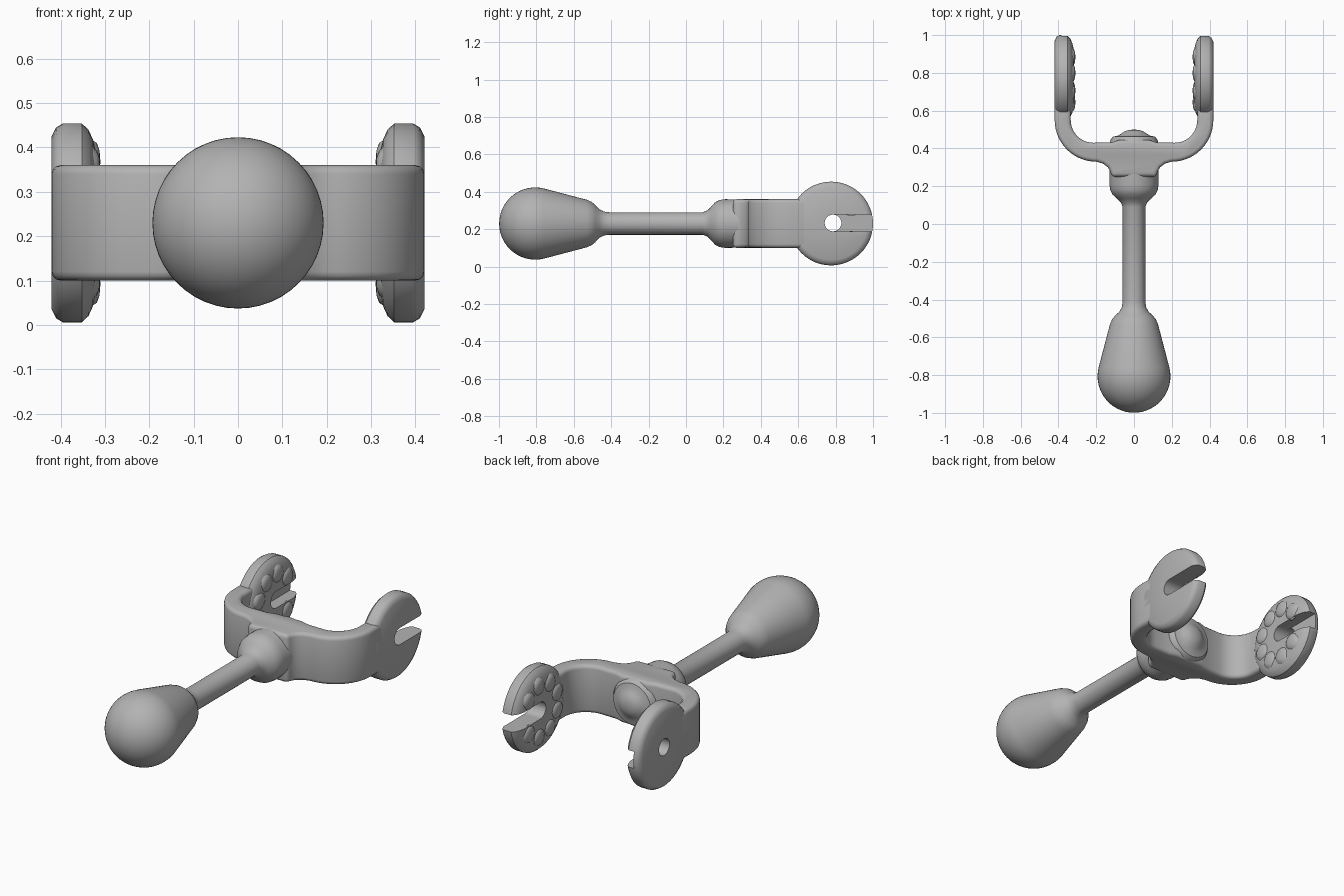
import bpy, bmesh, math
from mathutils import Vector

if "Cube" in bpy.data.objects:
    bpy.data.objects.remove(bpy.data.objects["Cube"], do_unlink=True)

ZC = 0.23          # height of the main axis
YD = 0.776         # centre of the fork discs along y

grey = bpy.data.materials.new("plain grey")
grey.use_nodes = True
grey.diffuse_color = (0.45, 0.45, 0.45, 1)
grey.node_tree.nodes["Principled BSDF"].inputs["Base Color"].default_value = (0.45, 0.45, 0.45, 1)


def finish(name, bm):
    bmesh.ops.remove_doubles(bm, verts=bm.verts, dist=1e-5)
    bmesh.ops.recalc_face_normals(bm, faces=bm.faces)
    me = bpy.data.meshes.new(name)
    bm.to_mesh(me)
    bm.free()
    me.materials.append(grey)
    ob = bpy.data.objects.new(name, me)
    bpy.context.collection.objects.link(ob)
    return ob


def smooth(ob, angle=40):
    bpy.ops.object.select_all(action='DESELECT')
    ob.select_set(True)
    bpy.context.view_layer.objects.active = ob
    bpy.ops.object.shade_smooth_by_angle(angle=math.radians(angle))


def lathe(name, profile, axis, centre, steps=48):
    """Spin (distance along axis, radius) points around an axis."""
    bm = bmesh.new()
    side = Vector((0, 0, 1))
    verts = [bm.verts.new(axis * t + side * r) for t, r in profile]
    edges = [bm.edges.new(p) for p in zip(verts, verts[1:])]
    bmesh.ops.spin(bm, geom=verts + edges, cent=(0, 0, 0), axis=axis,
                   angle=math.tau, steps=steps, use_merge=False)
    bmesh.ops.translate(bm, verts=bm.verts, vec=centre)
    return finish(name, bm)


def prism(name, points, depth):
    """Extrude a closed outline of 3D points along a vector."""
    bm = bmesh.new()
    face = bm.faces.new([bm.verts.new(p) for p in points])
    new = bmesh.ops.extrude_face_region(bm, geom=[face])["geom"]
    bmesh.ops.translate(bm, vec=depth, verts=[v for v in new if isinstance(v, bmesh.types.BMVert)])
    return finish(name, bm)


def arc(cx, cy, r, a0, a1, n):
    angles = [math.radians(a0 + (a1 - a0) * i / n) for i in range(n + 1)]
    return [(cx + r * math.cos(a), cy + r * math.sin(a)) for a in angles]


def apply_modifiers(ob):
    bpy.context.view_layer.objects.active = ob
    for m in list(ob.modifiers):
        bpy.ops.object.modifier_apply(modifier=m.name)


def cut(ob, cutter):
    m = ob.modifiers.new("cut", 'BOOLEAN')
    m.operation, m.solver, m.object = 'DIFFERENCE', 'EXACT', cutter
    apply_modifiers(ob)
    bpy.data.objects.remove(cutter, do_unlink=True)


# Handle: round knob, slim rod and collar turned in one profile
knob = arc(-0.806, 0, 0.193, 180, 76, 16)
knob[0] = (-0.999, 0)
handle = lathe("handle", knob + [
    (-0.53, 0.127), (-0.505, 0.116), (-0.485, 0.1), (-0.465, 0.078), (-0.44, 0.064), (-0.41, 0.06),
    (0.09, 0.06), (0.115, 0.07), (0.135, 0.09), (0.155, 0.113), (0.18, 0.126),
    (0.21, 0.13), (0.36, 0.128), (0.36, 0)], Vector((0, 1, 0)), (0, 0, ZC))
smooth(handle, 50)

# Boss on the inner side of the yoke
boss = lathe("boss", [(0.4, 0), (0.4, 0.13), (0.44, 0.128), (0.462, 0.112), (0.468, 0.085),
                      (0.478, 0.068), (0.49, 0.05), (0.498, 0.028), (0.5, 0)],
             Vector((0, 1, 0)), (0, 0, ZC), 32)
smooth(boss)

# Yoke: U-shaped band with a flared neck
half = ([(0.12, 0.25), (0.124, 0.275), (0.138, 0.3), (0.165, 0.32)]
        + arc(0.2, 0.55, 0.22, -90, 0, 14) + [(0.42, 0.65), (0.335, 0.65)]
        + arc(0.215, 0.55, 0.12, 0, -90, 10) + [(0.12, 0.432), (0.08, 0.445)])
outline = half + [(-x, y) for x, y in reversed(half)]
yoke = prism("yoke", [(x, y, 0.1) for x, y in outline], Vector((0, 0, 0.26)))
bev = yoke.modifiers.new("soft edges", 'BEVEL')
bev.width, bev.segments, bev.limit_method, bev.angle_limit = 0.02, 3, 'ANGLE', math.radians(50)
apply_modifiers(yoke)
smooth(yoke)

# Fork discs with their slots; the right one is a groove open to the inside
disc_profile = [(0.322, 0), (0.32, 0.16), (0.327, 0.188), (0.337, 0.21), (0.352, 0.224),
                (0.395, 0.224), (0.41, 0.215), (0.42, 0.195), (0.42, 0)]
slot = arc(YD + 0.01, ZC + 0.003, 0.045, 90, 270, 12)
slot = slot + [(1.1, slot[-1][1]), (1.1, slot[0][1])]
hole = arc(YD + 0.01, ZC + 0.003, 0.045, 0, 345, 23)
for name, s in (("left", 1), ("right", -1)):
    disc = lathe(name + "_fork_disc", [(s * t, r) for t, r in disc_profile],
                 Vector((1, 0, 0)), (0, YD, ZC))
    depth = 0.2 if s > 0 else 0.095
    cut(disc, prism("slot_cutter", [(s * 0.29, y, z) for y, z in slot], Vector((s * depth, 0, 0))))
    if s < 0:
        cut(disc, prism("hole_cutter", [(s * 0.28, y, z) for y, z in hole], Vector((s * 0.2, 0, 0))))
    smooth(disc)
    # Low grip bumps around the inner face
    for i in range(1, 9):
        a = math.tau * i / 9
        bump = lathe(f"{name}_grip_bump_{i}",
                     [(s * t, r) for t, r in ((0.33, 0.05), (0.318, 0.042), (0.312, 0.025), (0.31, 0))],
                     Vector((1, 0, 0)), (0, YD + 0.14 * math.cos(a), ZC + 0.14 * math.sin(a)), 16)
        smooth(bump)
